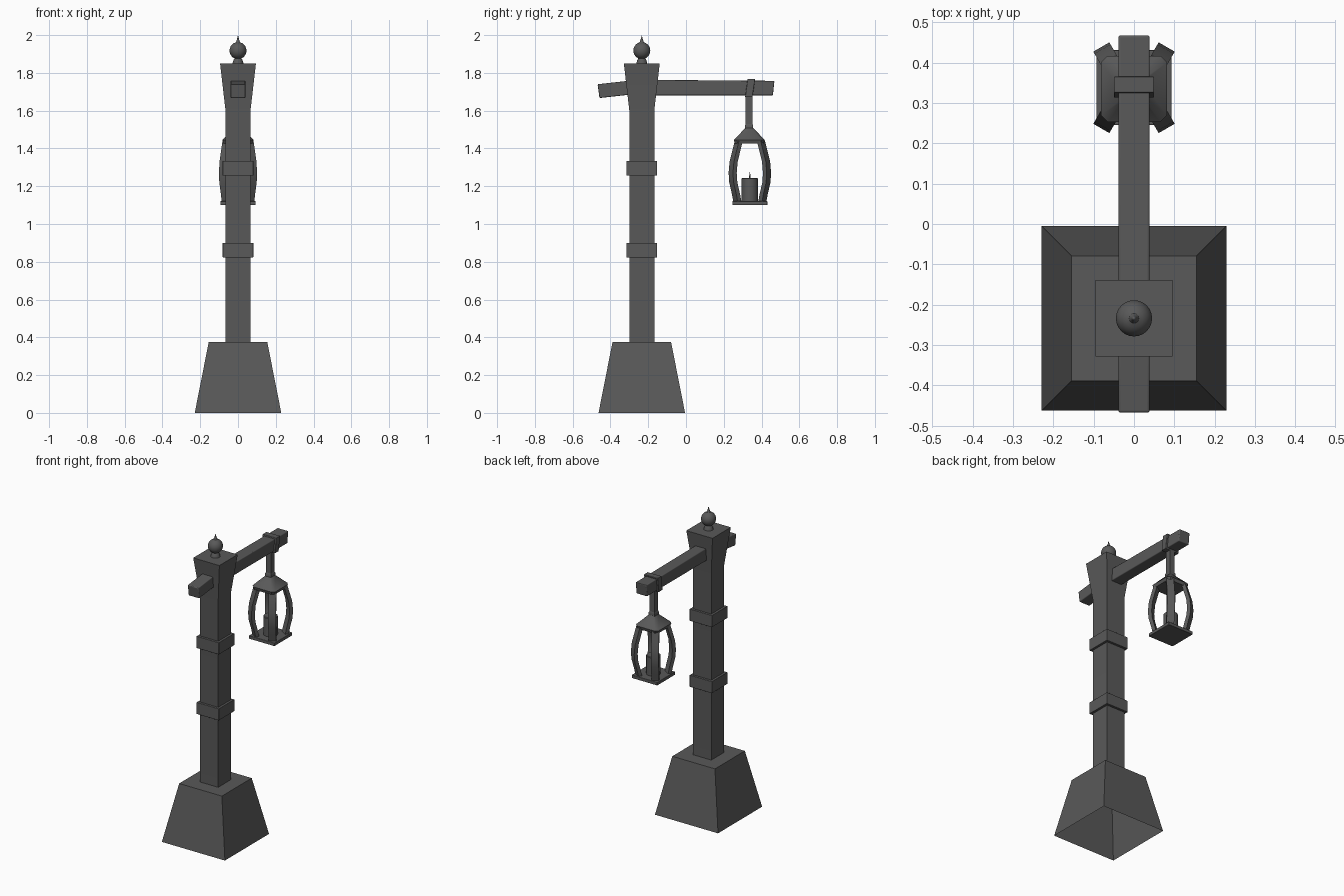
import bpy, bmesh, math
from mathutils import Vector

if "Cube" in bpy.data.objects:
    bpy.data.objects.remove(bpy.data.objects["Cube"])

PY = -0.234   # post centre y
LY = 0.338    # lantern centre y
dark = bpy.data.materials.new("dark_iron")
dark.diffuse_color = (0.1, 0.1, 0.1, 1)
dark.use_nodes = True
dark.node_tree.nodes["Principled BSDF"].inputs["Base Color"].default_value = dark.diffuse_color


def finish(name, bm, bevel=0.0):
    bmesh.ops.recalc_face_normals(bm, faces=bm.faces)
    me = bpy.data.meshes.new(name)
    bm.to_mesh(me)
    bm.free()
    me.materials.append(dark)
    ob = bpy.data.objects.new(name, me)
    bpy.context.collection.objects.link(ob)
    if bevel:
        m = ob.modifiers.new("bevel", 'BEVEL')
        m.width, m.segments, m.limit_method = bevel, 3, 'ANGLE'
    bpy.ops.object.select_all(action='DESELECT')
    ob.select_set(True)
    bpy.context.view_layer.objects.active = ob
    bpy.ops.object.shade_smooth_by_angle(angle=math.radians(32))
    return ob


def loft(name, rings, bevel=0.0, floor=True):
    """Skin equal-length point rings and cap the ends."""
    bm = bmesh.new()
    vs = [[bm.verts.new(p) for p in r] for r in rings]
    n = len(vs[0])
    for a, b in zip(vs, vs[1:]):
        for i in range(n):
            bm.faces.new((a[i], a[(i + 1) % n], b[(i + 1) % n], b[i]))
    if floor:
        bm.faces.new(vs[0])
    bm.faces.new(vs[-1])
    return finish(name, bm, bevel)


def stack(name, cy, levels, bevel=0.0, cut=0.0, floor=True):
    """Square sections (z, half width) stacked upward; cut chamfers corners."""
    rings = []
    for z, h in levels:
        if cut:
            c = h * (1 - cut)
            pts = [(h, -c), (h, c), (c, h), (-c, h), (-h, c), (-h, -c), (-c, -h), (c, -h)]
        else:
            pts = [(h, -h), (h, h), (-h, h), (-h, -h)]
        rings.append([(x, cy + y, z) for x, y in pts])
    return loft(name, rings, bevel, floor)


def side_bar(name, quad, half, bevel=0.005):
    """Extrude a (y, z) outline across x."""
    return loft(name, [[(x, y, z) for y, z in quad] for x in (-half, half)], bevel)


def turned(name, cy, profile, seg):
    bm = bmesh.new()
    vs = [bm.verts.new((r, 0, z)) for r, z in profile]
    es = [bm.edges.new(p) for p in zip(vs, vs[1:])]
    bmesh.ops.spin(bm, geom=vs + es, cent=(0, 0, 0), axis=(0, 0, 1),
                   angle=2 * math.pi, steps=seg)
    bmesh.ops.remove_doubles(bm, verts=bm.verts, dist=1e-5)
    bmesh.ops.translate(bm, verts=bm.verts, vec=(0, cy, 0))
    return finish(name, bm)


# Post with open-bottomed foot, flared head and two collars
stack("stone_foot", PY, [(0, 0.229), (0.375, 0.155)], floor=False)
stack("post", PY, [(0.37, 0.066), (1.6, 0.066), (1.85, 0.095)])
for nm, z0, z1 in (("lower_collar", 0.823, 0.9), ("upper_collar", 1.256, 1.334)):
    stack(nm, PY, [(z0, 0.081), (z1, 0.081)], 0.002)

# Turned finial: neck, ball and spike
ball = [(0.045 * math.sin(math.radians(a)), 1.918 - 0.045 * math.cos(math.radians(a)))
        for a in range(24, 165, 14)]
turned("finial", PY, [(0.029, 1.85), (0.024, 1.868)] + ball
       + [(0.010, 1.965), (0.005, 1.98), (0, 2.0)], 24)

# Cross beam and its tilted tail
side_bar("beam", [(-0.2, 1.681), (0.46, 1.681), (0.468, 1.758), (-0.2, 1.763)], 0.039)
side_bar("beam_tail", [(-0.458, 1.667), (-0.25, 1.69), (-0.25, 1.764), (-0.468, 1.74)], 0.039)

# Strap over the beam and hanging rod
side_bar("strap", [(0.313, 1.672), (0.352, 1.672), (0.366, 1.768), (0.326, 1.768)], 0.05, 0.003)
stack("hanging_rod", 0.334, [(1.50, 0.018), (1.68, 0.018)])
stack("rod_foot", 0.334, [(1.505, 0.022), (1.522, 0.022), (1.53, 0.018)])

# Lantern roof and floor
stack("lantern_roof", LY - 0.003, [(1.425, 0.076), (1.445, 0.082), (1.507, 0.022), (1.512, 0.02)], cut=0.2)
stack("lantern_floor", LY, [(1.1, 0.093), (1.121, 0.093)], 0.003)

# Four bowed ribs at the lantern corners
bow = [(1.105, -0.032), (1.16, -0.02), (1.22, -0.004), (1.27, 0.0),
       (1.33, -0.006), (1.39, -0.023), (1.442, -0.038)]
for sx, side in ((-1, "left"), (1, "right")):
    for sy, end in ((-1, "front"), (1, "back")):
        n = Vector((sx * 0.5, sy * 0.866, 0))
        t = Vector((-n.y, n.x, 0)) * 0.023
        rings = []
        for z, d in bow:
            o = Vector((sx * 0.081, LY + sy * 0.101, z)) + n * d
            i = o - n * 0.023
            rings.append([o + t, o - t, i - t, i + t])
        loft(f"rib_{end}_{side}", rings)

# Candle and wick
turned("candle", LY, [(0, 1.115), (0.043, 1.115), (0.043, 1.24), (0.039, 1.244), (0, 1.24)], 24)
turned("wick", LY, [(0, 1.235), (0.004, 1.235), (0.003, 1.26), (0, 1.277)], 8)
